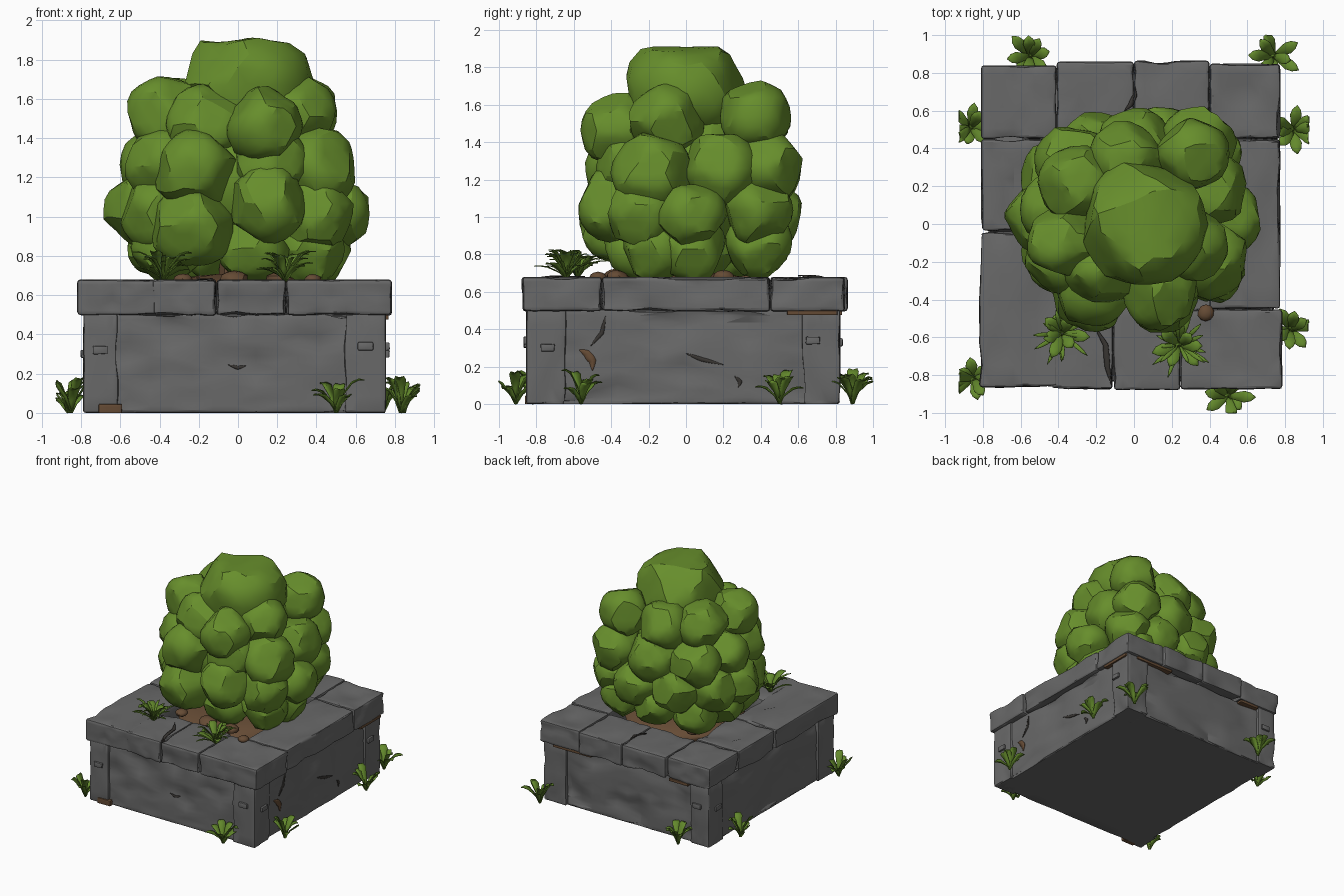
import bpy, bmesh, math, random
from mathutils import Vector, Matrix, noise
from mathutils.bvhtree import BVHTree

if "Cube" in bpy.data.objects:
    bpy.data.objects.remove(bpy.data.objects["Cube"])

random.seed(7)


def material(name, rgb):
    m = bpy.data.materials.new(name)
    m.diffuse_color = (*rgb, 1)
    m.use_nodes = True
    m.node_tree.nodes["Principled BSDF"].inputs["Base Color"].default_value = m.diffuse_color
    return m


STONE = material("grey stone", (0.14, 0.14, 0.14))
GAP = material("dark crack", (0.04, 0.036, 0.032))
SOIL = material("brown soil", (0.13, 0.07, 0.035))
LEAF = material("bush green", (0.135, 0.27, 0.025))
WEED = material("weed green", (0.125, 0.25, 0.025))


def finish(name, bm, mat, angle=35):
    me = bpy.data.meshes.new(name)
    bmesh.ops.recalc_face_normals(bm, faces=bm.faces)
    bm.to_mesh(me)
    bm.free()
    me.materials.append(mat)
    me.shade_smooth()
    me.set_sharp_from_angle(angle=math.radians(angle))
    ob = bpy.data.objects.new(name, me)
    bpy.context.collection.objects.link(ob)
    return ob


stones = bmesh.new()  # all stonework gathered, so cracks can be laid onto it


def stone(name, lo, hi, cuts=4, dent=0.02, bevel=0.014, mat=STONE):
    """Bevelled block with weathered dents pressed into its faces."""
    lo, hi = Vector(lo), Vector(hi)
    mid, size = (lo + hi) / 2, hi - lo
    bm = bmesh.new()
    bmesh.ops.create_cube(bm, size=1)
    bmesh.ops.subdivide_edges(bm, edges=bm.edges[:], cuts=cuts, use_grid_fill=True)
    for v in bm.verts:
        v.co = Vector(a * b for a, b in zip(v.co, size)) + mid
    edges = [e for e in bm.edges if e.calc_face_angle(0) > 1]
    bmesh.ops.bevel(bm, geom=edges, offset=bevel, segments=2, profile=0.5, affect='EDGES')
    bm.normal_update()
    for v in bm.verts:
        n = noise.noise(v.co * 5 + Vector((3, 7, 1)))
        depth = max(0, n) * dent * 1.6 + max(0, noise.noise(v.co * 12)) * dent * 0.6
        base = v.co.z < 0.002
        v.co -= v.normal * depth
        v.co.z = 0 if base else max(0, v.co.z)
    bmesh.ops.triangulate(bm, faces=bm.faces)
    ob = finish(name, bm, mat, 25)
    stones.from_mesh(ob.data)


# Planter walls and corner pillars
stone("planter_walls", (-0.77, -0.835, 0), (0.738, 0.805, 0.51), 13, 0.03)
for i, (x0, x1) in enumerate([(-0.79, -0.61), (0.54, 0.755)]):
    for j, (y0, y1) in enumerate([(-0.855, -0.64), (0.62, 0.825)]):
        stone(f"corner_pillar_{i}{j}", (x0, y0, 0), (x1, y1, 0.51), 5, 0.018)

# Cap stones around the rim: x0, y0, x1, y1
CAPS = [(-0.81, 0.45, -0.41, 0.84), (-0.41, 0.45, 0.0, 0.86), (0.0, 0.45, 0.40, 0.865),
        (0.40, 0.45, 0.775, 0.85), (-0.81, -0.04, -0.40, 0.45), (-0.82, -0.865, -0.40, -0.04),
        (-0.44, -0.875, -0.11, -0.43), (-0.11, -0.88, 0.245, -0.43), (0.245, -0.875, 0.785, -0.45),
        (0.40, -0.45, 0.775, 0.45)]
for i, (x0, y0, x1, y1) in enumerate(CAPS):
    stone(f"cap_stone_{i}", (x0, y0, 0.495), (x1, y1, 0.68), 6, 0.022, 0.017)

# Chips of stone standing off the walls
for i, (x, y, z) in enumerate([(-0.70, -0.855, 0.32), (0.65, -0.855, 0.34), (0.76, 0.68, 0.34),
                               (0.76, -0.74, 0.3), (-0.79, 0.7, 0.3), (-0.68, 0.825, 0.33)]):
    s = 0.014
    lx, ly = (0.04, s) if abs(y) > 0.8 else (s, 0.04)
    stone(f"stone_chip_{i}", (x - lx, y - ly, z - 0.022), (x + lx, y + ly, z + 0.022), 1, 0.01, 0.008)

# Cracks: tapered zigzag plates laid onto the stone. Ray direction, path, width
WALL_R, WALL_F, TOP = (-1, 0, 0), (0, 1, 0), (0, 0, -1)
CRACKS = [
    (WALL_R, GAP, 0.010, [(0.0, 0.27), (0.08, 0.24), (0.20, 0.21), (0.14, 0.23)][:3]),
    (WALL_R, GAP, 0.010, [(0.26, 0.15), (0.29, 0.12), (0.28, 0.09)]),
    (WALL_R, GAP, 0.010, [(-0.43, 0.47), (-0.45, 0.38), (-0.51, 0.31)]),
    (WALL_R, SOIL, 0.020, [(-0.57, 0.29), (-0.53, 0.27), (-0.50, 0.23), (-0.50, 0.18)]),
    (WALL_F, GAP, 0.008, [(-0.05, 0.245), (0.0, 0.23), (0.04, 0.24)]),
    (TOP, GAP, 0.014, [(-0.21, -0.54), (-0.15, -0.64), (-0.14, -0.76), (-0.12, -0.85)]),
    (TOP, GAP, 0.012, [(0.0, 0.75), (0.005, 0.68), (-0.02, 0.63), (-0.05, 0.6)]),
]
tree = BVHTree.FromBMesh(stones)
for i, (ray, mat, width, path) in enumerate(CRACKS):
    ray = Vector(ray)
    pts = []
    for (a, b), (c, d) in zip(path, path[1:]):
        pts += [Vector((a + (c - a) * t / 4, b + (d - b) * t / 4)) for t in range(4)]
    pts.append(Vector(path[-1]))
    bm, rows = bmesh.new(), []
    for k, p in enumerate(pts):
        t = pts[min(k + 1, len(pts) - 1)] - pts[max(k - 1, 0)]
        n = Vector((-t.y, t.x)).normalized() * width * (0.1 + math.sin(math.pi * k / (len(pts) - 1)))
        row = []
        for q in (p - n, p, p + n):
            at = Vector((0, q.x, q.y)) if ray.x else Vector((q.x, 0, q.y)) if ray.y else Vector((q.x, q.y, 0))
            hit = tree.ray_cast(at - ray * 3, ray)[0]
            row.append(bm.verts.new(hit - ray * 0.005))
        rows.append(row)
    for r, q in zip(rows, rows[1:]):
        for k in range(2):
            bm.faces.new((r[k], r[k + 1], q[k + 1], q[k]))
    ob = finish(f"crack_{i}", bm, mat)
    ob.modifiers.new("plate", 'SOLIDIFY').thickness = 0.006
stones.free()

# Soil peeping out under the rim and at the foot
stones = bmesh.new()
stone("soil_seam_right", (0.70, 0.54, 0.475), (0.768, 0.81, 0.50), 2, 0.003, 0.005, SOIL)
stone("soil_seam_back", (0.30, 0.76, 0.475), (0.66, 0.835, 0.50), 2, 0.003, 0.005, SOIL)
stone("soil_seam_back_far", (-0.60, 0.76, 0.475), (-0.42, 0.835, 0.50), 2, 0.003, 0.005, SOIL)
stone("soil_seam_foot", (-0.71, -0.862, 0.0), (-0.59, -0.82, 0.045), 2, 0.003, 0.005, SOIL)
stones.free()


def lump(bm, c, r, scale=(1, 1, 1), jitter=0.03, sub=3, cuts=10):
    """Ball planed off by random flats, giving an angular clump."""
    flats = []
    while len(flats) < cuts:
        d = Vector(random.gauss(0, 1) for _ in range(3)).normalized()
        if all(d.dot(f[0]) < 0.75 for f in flats):
            flats.append((d, r * random.uniform(0.78, 0.9)))
    for v in bmesh.ops.create_icosphere(bm, subdivisions=sub, radius=r)['verts']:
        p = v.co * random.uniform(1 - jitter, 1 + jitter)
        for d, h in flats:
            p -= d * max(0, p.dot(d) - h)
        v.co = Vector(c) + Vector(a * b for a, b in zip(p, scale))


# Soil mound, clods and trunk
bm = bmesh.new()
lump(bm, (0, 0, 0.60), 0.46, (1, 1, 0.24), 0.02, 3, 0)
for x, y, r in [(-0.02, -0.37, 0.075), (0.2, -0.37, 0.06), (0.38, -0.47, 0.045), (-0.28, -0.35, 0.05),
                (0.36, 0.2, 0.06), (-0.3, 0.33, 0.06)]:
    lump(bm, (x, y, 0.68), r, (1, 1, 0.6), 0.03, 2, 4)
bmesh.ops.create_cone(bm, cap_ends=True, segments=8, radius1=0.10, radius2=0.08, depth=0.4,
                      matrix=Matrix.Translation((0, 0, 0.85)))
finish("soil_and_trunk", bm, SOIL)

# Bush: tiers of leafy clumps (height, clump radius, centres) around a core
TIERS = [
    (1.52, 0.195, [(-0.37, -0.10), (0.30, -0.10), (0.31, 0.37), (-0.04, 0.35), (-0.31, 0.22)]),
    (1.47, 0.205, [(0.14, -0.36), (-0.16, -0.23)]),
    (1.25, 0.205, [(-0.22, -0.34), (0.16, -0.30), (0.40, -0.18), (0.40, 0.18), (0.34, 0.43),
                   (0.0, 0.41), (-0.33, 0.34), (-0.40, 0.08), (-0.37, -0.16)]),
    (1.02, 0.19, [(-0.50, 0.03), (-0.42, 0.25), (-0.2, 0.40), (0.14, 0.43), (0.38, 0.38),
                  (0.49, 0.03), (0.40, -0.24), (-0.41, -0.17)]),
    (1.07, 0.20, [(0.15, -0.38)]),
    (0.95, 0.21, [(-0.23, -0.36)]),
    (0.84, 0.175, [(-0.36, -0.15), (0.36, -0.16), (0.40, 0.04), (0.30, 0.39), (0.0, 0.39),
                   (-0.3, 0.30), (-0.39, 0.08), (0.08, -0.26), (-0.12, 0.1)]),
]
bm = bmesh.new()
lump(bm, (0, 0.03, 1.2), 0.42, (1, 1, 1.05))
lump(bm, (0.045, 0.0, 1.67), 0.345, (1, 1, 0.9), cuts=9)
for z, r, centres in TIERS:
    for x, y in centres:
        lump(bm, (x, y, z + random.uniform(-0.02, 0.02)), r * random.uniform(0.98, 1.08))
for v in bm.verts:
    v.co.z = min(v.co.z, 1.9 + 0.012 * math.sin(v.co.x * 20))
finish("bush_foliage", bm, LEAF, 28)


# Weeds: tufts of folded, arching leaves
def tuft(name, x, y, z, count, reach, height, width):
    bm = bmesh.new()
    for k in range(count):
        a = 2 * math.pi * k / count + random.uniform(-0.3, 0.3)
        out, side = Vector((math.cos(a), math.sin(a), 0)), Vector((-math.sin(a), math.cos(a), 0))
        L, H = reach * random.uniform(0.6, 1.1), height * random.uniform(0.4, 1.1)
        rows = []
        for t, w in ((0, 0.3), (0.3, 0.6), (0.65, 1), (0.85, 0.75), (1, 0.04)):
            c = Vector((x, y, z)) + out * L * t ** 1.3 + Vector((0, 0, H * math.sin(t * 1.7)))
            half = side * width * w / 2
            rise = Vector((0, 0, width * w * 0.15))
            row = [c - half + rise, c, c + half + rise]
            rows.append([bm.verts.new((max(-0.925, min(0.925, p.x)), max(-1, min(1, p.y)), max(z, p.z)))
                         for p in row])
        for r, q in zip(rows, rows[1:]):
            for i in range(2):
                bm.faces.new((r[i], r[i + 1], q[i + 1], q[i]))
    ob = finish(name, bm, WEED)
    ob.modifiers.new("leaf thickness", 'SOLIDIFY').thickness = 0.004


for i, (x, y) in enumerate([(-0.55, 0.89), (0.74, 0.89), (-0.865, 0.51), (0.845, 0.50),
                            (0.83, -0.56), (0.50, -0.91), (-0.85, -0.82)]):
    tuft(f"base_weed_{i}", x, y, 0, 8, 0.14, 0.17, 0.062)
for side, x, y in (("left", -0.38, -0.58), ("right", 0.24, -0.64)):
    tuft(f"rim_weed_{side}", x, y, 0.67, 7, 0.14, 0.15, 0.065)
    tuft(f"rim_grass_{side}", x, y, 0.67, 14, 0.17, 0.15, 0.022)
